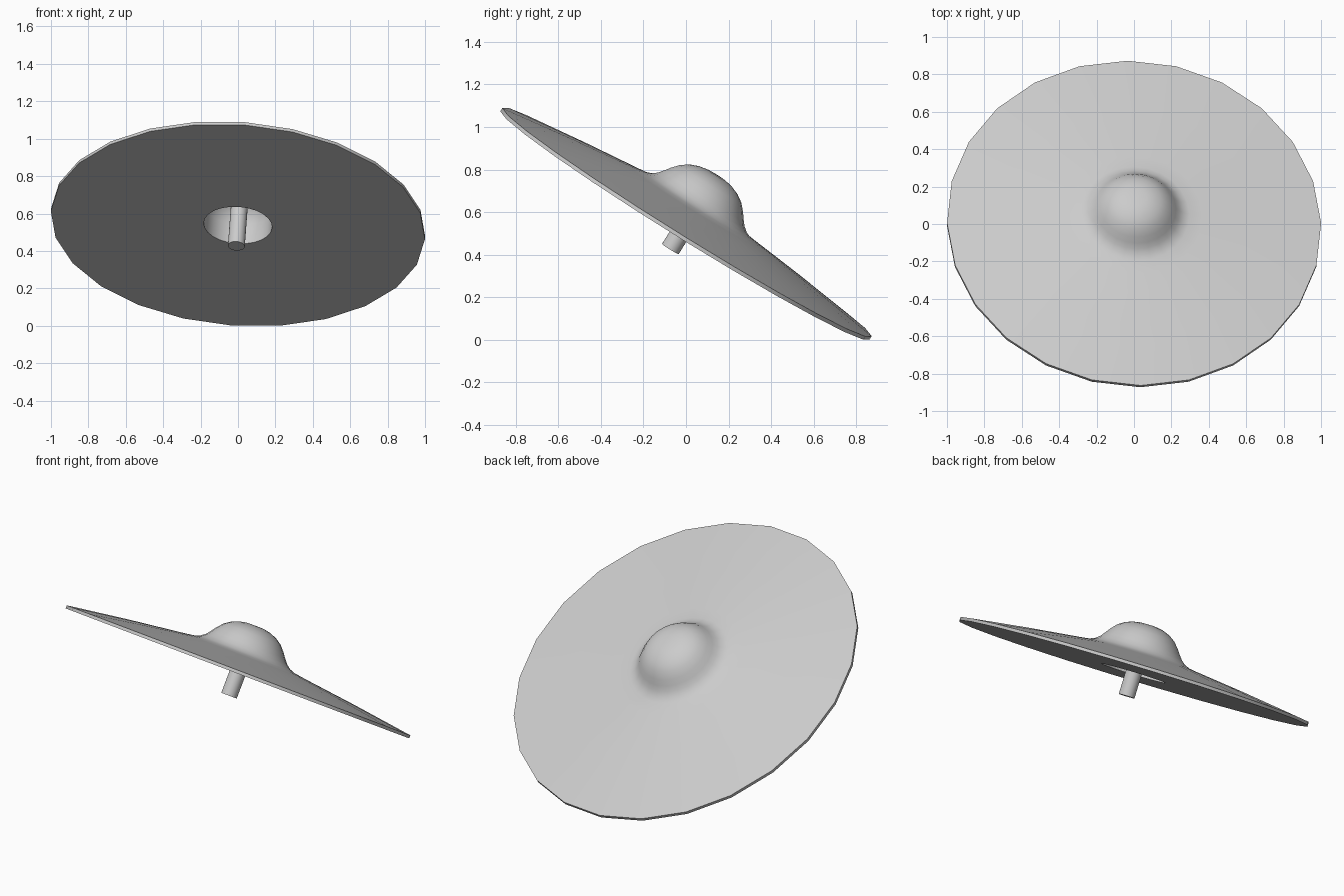
import bpy, bmesh, math
from mathutils import Matrix, Vector

cube = bpy.data.objects.get("Cube")
if cube:
    bpy.data.objects.remove(cube, do_unlink=True)

# One grey metal for everything
metal = bpy.data.materials.new("grey_metal")
metal.use_nodes = True
GREY = (0.6, 0.6, 0.6, 1.0)
metal.diffuse_color = GREY
metal.node_tree.nodes["Principled BSDF"].inputs["Base Color"].default_value = GREY

# Tilted frame: two axes in the plate and its normal
u = Vector((1.0, 0.0, -0.075))
v = Vector((-0.035, 0.868, -0.536))
n = u.cross(v).normalized()
TILT = Matrix((u, v, n)).transposed().to_4x4()
TILT.translation = (0, 0, 0.545)


def lathe(name, profile, sides):
    """Spin a (radius, height) profile about the tilted axis."""
    bm = bmesh.new()
    verts = [bm.verts.new((r, 0, h)) for r, h in profile]
    edges = [bm.edges.new(pair) for pair in zip(verts, verts[1:])]
    bmesh.ops.spin(bm, geom=verts + edges, axis=(0, 0, 1), cent=(0, 0, 0),
                   angle=math.tau, steps=sides, use_merge=False)
    bmesh.ops.remove_doubles(bm, verts=bm.verts, dist=0.0005)
    bmesh.ops.recalc_face_normals(bm, faces=bm.faces)
    bm.transform(TILT)
    mesh = bpy.data.meshes.new(name)
    bm.to_mesh(mesh)
    bm.free()
    mesh.materials.append(metal)
    obj = bpy.data.objects.new(name, mesh)
    bpy.context.collection.objects.link(obj)
    bpy.ops.object.select_all(action="DESELECT")
    obj.select_set(True)
    bpy.context.view_layer.objects.active = obj
    bpy.ops.object.shade_smooth_by_angle(angle=math.radians(30))
    return obj


# Cymbal plate: domed bell, shallow bow, thin rim, flat underside, hollow bell
bell = [(0, .271), (.05, .27), (.09, .262), (.13, .246), (.165, .222),
        (.195, .188), (.215, .16), (.235, .135), (.26, .115), (.29, .103)]
bow = [(.36, .093), (.66, .056), (1.0, .009)]
underside = [(1.0, -.009), (.183, -.009)]
hollow = [(.183, .107), (.165, .155), (.135, .195), (.095, .222), (.05, .236), (0, .24)]
lathe("cymbal_plate", bell + bow + underside + hollow, 24)

# Mounting stem through the hole
lathe("mounting_stem", [(0, -.14), (.045, -.14), (.045, .23), (0, .23)], 24)
